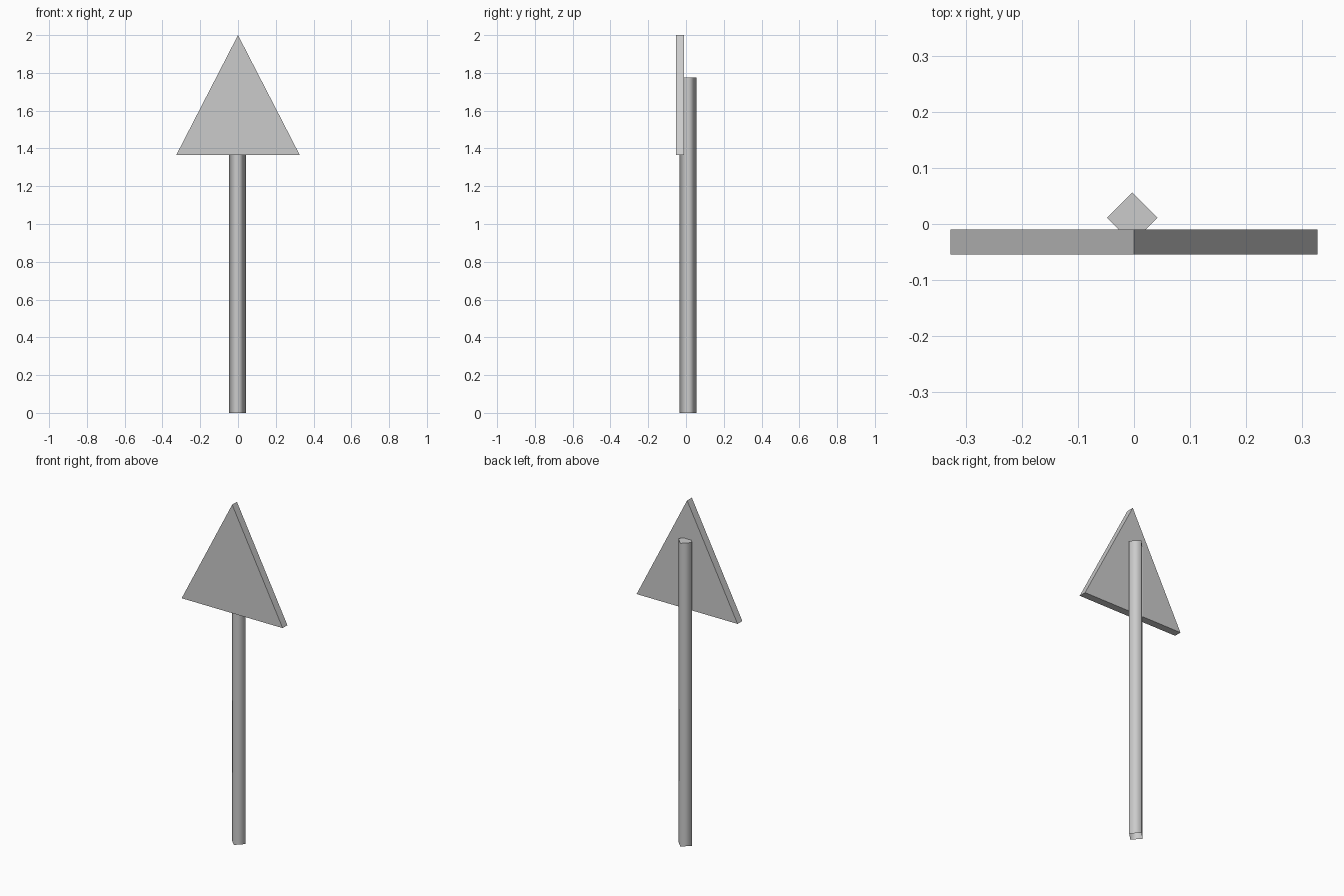
import bpy
import bmesh
from math import pi

cube = bpy.data.objects.get("Cube")
if cube:
    bpy.data.objects.remove(cube, do_unlink=True)

# Single plain grey for the whole sign
grey = bpy.data.materials.new("plain grey")
grey.use_nodes = True
colour = (0.6, 0.6, 0.6, 1)
grey.diffuse_color = colour
grey.node_tree.nodes["Principled BSDF"].inputs["Base Color"].default_value = colour


def make_object(name, bm):
    bmesh.ops.recalc_face_normals(bm, faces=bm.faces)
    mesh = bpy.data.meshes.new(name)
    bm.to_mesh(mesh)
    bm.free()
    mesh.materials.append(grey)
    obj = bpy.data.objects.new(name, mesh)
    bpy.context.collection.objects.link(obj)
    return obj


def prism(outline, direction):
    """Extrude a closed outline along a direction."""
    bm = bmesh.new()
    face = bm.faces.new([bm.verts.new(p) for p in outline])
    result = bmesh.ops.extrude_face_region(bm, geom=[face], use_keep_orig=True)
    moved = [v for v in result["geom"] if isinstance(v, bmesh.types.BMVert)]
    bmesh.ops.translate(bm, verts=moved, vec=direction)
    return bm


# Triangular arrow plate
front, back = -0.054, -0.01
triangle = [(-0.327, front, 1.365), (0.327, front, 1.365), (0, front, 2)]
make_object("arrow_plate", prism(triangle, (0, back - front, 0)))

# Square post turned corner-forward: soft sides, crisp flat top, open foot
cx, cy, r = -0.003, 0.011, 0.045
diamond = [(cx + r, cy, 0), (cx, cy + r, 0), (cx - r, cy, 0), (cx, cy - r, 0)]
bm = prism(diamond, (0, 0, 1.775))
bmesh.ops.recalc_face_normals(bm, faces=bm.faces)
for face in bm.faces:
    face.smooth = abs(face.normal.z) < 0.5
    if not face.smooth:
        for edge in face.edges:
            edge.smooth = False
foot = [f for f in bm.faces if f.normal.z < -0.5]
bmesh.ops.delete(bm, geom=foot, context="FACES_ONLY")
make_object("post", bm)
